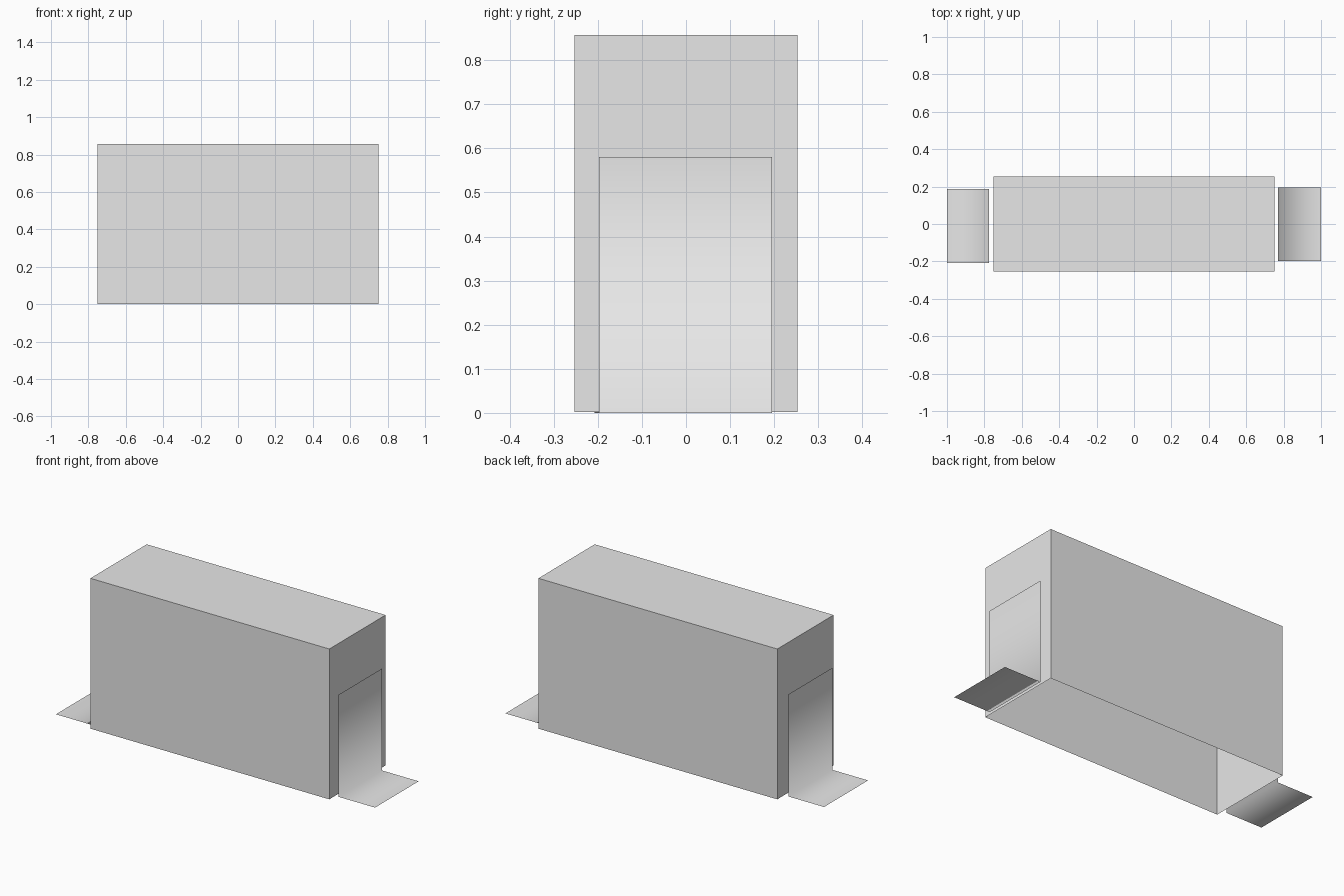
import bpy
import bmesh

cube = bpy.data.objects.get("Cube")
if cube:
    bpy.data.objects.remove(cube, do_unlink=True)

# One plain grey for everything
grey = bpy.data.materials.new("light_grey")
grey.use_nodes = True
colour = (0.8, 0.8, 0.8, 1.0)
grey.diffuse_color = colour
grey.node_tree.nodes["Principled BSDF"].inputs["Base Color"].default_value = colour


def add_object(name, bm, smooth=False):
    mesh = bpy.data.meshes.new(name)
    for face in bm.faces:
        face.smooth = smooth
    bm.to_mesh(mesh)
    bm.free()
    mesh.materials.append(grey)
    obj = bpy.data.objects.new(name, mesh)
    bpy.context.collection.objects.link(obj)
    return obj


def add_box_shell(name, size, base):
    """Box of single-sheet walls, open underneath."""
    bm = bmesh.new()
    bmesh.ops.create_cube(bm, size=1)
    bmesh.ops.scale(bm, vec=size, verts=bm.verts)
    bmesh.ops.translate(bm, vec=(0, 0, base + size[2] / 2), verts=bm.verts)
    floor = [f for f in bm.faces if f.normal.z < -0.5]
    bmesh.ops.delete(bm, geom=floor, context='FACES_ONLY')
    return add_object(name, bm)


def add_bent_sheet(name, side, inner, y_range, height):
    """Thin upright panel that folds outward along the ground."""
    profile = [(side * inner, height), (side * inner, 0), (side, 0)]
    bm = bmesh.new()
    rows = [[bm.verts.new((x, y, z)) for x, z in profile] for y in y_range]
    for i in range(len(profile) - 1):
        quad = [rows[0][i], rows[0][i + 1], rows[1][i + 1], rows[1][i]]
        # Keep the outside facing away from the box
        bm.faces.new(quad if side > 0 else quad[::-1])
    bm.normal_update()
    return add_object(name, bm, smooth=True)


# Main body
add_box_shell("body", (1.503, 0.506, 0.855), 0.002)

# Folded panel at each end
add_bent_sheet("left_panel", 1, 0.77, (-0.197, 0.195), 0.58)
add_bent_sheet("right_panel", -1, 0.775, (-0.208, 0.188), 0.58)
